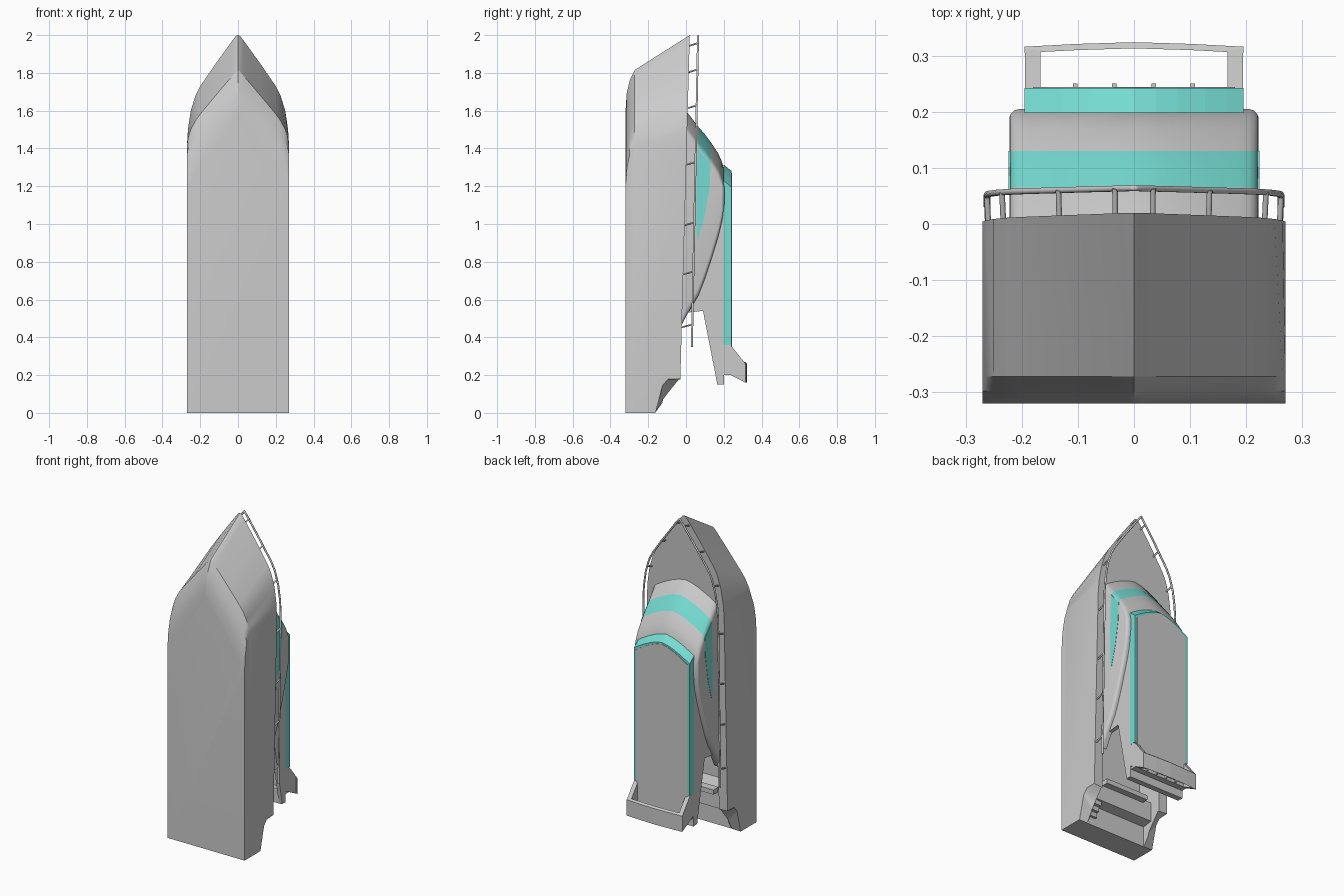
import bpy, bmesh, math

if "Cube" in bpy.data.objects:
    bpy.data.objects.remove(bpy.data.objects["Cube"])

teal = bpy.data.materials.new("teal")
teal.diffuse_color = (0.18, 0.72, 0.65, 1)
teal.use_nodes = True
teal.node_tree.nodes["Principled BSDF"].inputs["Base Color"].default_value = teal.diffuse_color


def loft(name, rings, mat=None, smooth=None):
    """Bridge equal-length rings of 3D points and cap both ends."""
    bm = bmesh.new()
    loops = [[bm.verts.new(p) for p in r] for r in rings]
    n = len(loops[0])
    for a, b in zip(loops, loops[1:]):
        for i in range(n):
            j = (i + 1) % n
            bm.faces.new((a[i], a[j], b[j], b[i]))
    bm.faces.new(loops[0])
    bm.faces.new(loops[-1])
    bmesh.ops.recalc_face_normals(bm, faces=bm.faces)
    me = bpy.data.meshes.new(name)
    bm.to_mesh(me)
    bm.free()
    ob = bpy.data.objects.new(name, me)
    bpy.context.collection.objects.link(ob)
    if mat:
        me.materials.append(mat)
    return ob


def prism(name, yz, x0, x1, mat=None):
    return loft(name, [[(x, y, z) for y, z in yz] for x in (x0, x1)], mat)


def box(name, x0, x1, y0, y1, z0, z1, mat=None):
    return prism(name, [(y0, z0), (y1, z0), (y1, z1), (y0, z1)], x0, x1, mat)


def apply_mods(ob):
    bpy.context.view_layer.update()
    dg = bpy.context.evaluated_depsgraph_get()
    me = bpy.data.meshes.new_from_object(ob.evaluated_get(dg))
    ob.modifiers.clear()
    ob.data = me


def cut(ob, cutter):
    m = ob.modifiers.new("cut", 'BOOLEAN')
    m.operation, m.solver, m.object = 'DIFFERENCE', 'EXACT', cutter
    apply_mods(ob)
    bpy.data.objects.remove(cutter)


def smooth(ob, deg):
    bpy.ops.object.select_all(action='DESELECT')
    ob.select_set(True)
    bpy.context.view_layer.objects.active = ob
    bpy.ops.object.shade_smooth_by_angle(angle=math.radians(deg))


def tube(name, pts, r):
    cu = bpy.data.curves.new(name, 'CURVE')
    cu.dimensions, cu.bevel_depth, cu.bevel_resolution = '3D', r, 1
    cu.use_fill_caps = True
    sp = cu.splines.new('POLY')
    sp.points.add(len(pts) - 1)
    for p, q in zip(sp.points, pts):
        p.co = (*q, 1)
    ob = bpy.data.objects.new(name, cu)
    bpy.context.collection.objects.link(ob)
    return ob


# Hull: plan outlines stacked from keel to deck, bow pointing up
XS = [.27, .265, .25, .225, .2, .12, .03, .012, 0]
DECK = [0, .14, .31, .45, .534, .735, .95, .99, 1]


def sheer(z):
    return -.035 + .0275 * z


def hull_ring(y, tip, corner, mix):
    half = [(.27, 0)]
    for x, f in zip(XS, DECK):
        g = mix * f + (1 - mix) * (.27 - x) / .27
        half.append((x, corner + (tip - corner) * g))
    full = half + [(-x, z) for x, z in half[-2::-1]]
    return [(x, sheer(z) if y is None else y, z) for x, z in full]


hull = loft("hull", [hull_ring(-.32, 1.6, 1.2, 0), hull_ring(-.314, 1.69, 1.29, .15),
                     hull_ring(-.298, 1.76, 1.37, .35), hull_ring(-.272, 1.815, 1.42, .55),
                     hull_ring(None, 2.0, 1.42, 1)])

# Cockpit well with swim platform, aft bench and floor
cut(hull, prism("well_cutter", [(-.165, -.1), (-.165, .13), (-.1, .14), (-.1, .26), (-.2, .28),
                                (-.2, .8), (.1, .8), (.1, -.1)], -.21, .21))

# Sloped stern ends of the gunwales
outer = [(-.163, -.1), (-.163, 0), (-.125, .15), (-.1, .18), (-.03, .18), (.1, .18), (.1, -.1)]
inner = [(-.163, -.1), (-.163, 0), (-.12, .06), (-.09, .1), (-.03, .175), (.1, .18), (.1, -.1)]
for s in (1, -1):
    cut(hull, loft("stern_cutter", [[(s * x, y, z) for y, z in ring]
                                    for x, ring in ((.275, outer), (.2, inner))]))
smooth(hull, 25)

# Boarding steps and bench back
for i in range(3):
    box(f"boarding_step_{i}", .15, .21, -.17, -.15 + .02 * i, .05 + .03 * i, .14)
box("bench_back", -.15, .15, -.11, -.06, .24, .27)

# Cabin: bowed front, swept back
ts = [1, .85, .65, .4, .2, 0, -.2, -.4, -.65, -.85, -1]


def cabin_ring(y, zf, zb):
    ring = [(.222 * t, y, zf - .1 * abs(t) ** 1.5) for t in ts]
    return ring + [(-.222, y, zb), (.222, y, zb)]


cabin = loft("cabin", [cabin_ring(*l) for l in
                       [(-.04, 1.63, .43), (0, 1.6, .51), (.065, 1.515, .62), (.1, 1.475, .71),
                        (.13, 1.435, .8), (.17, 1.375, .93), (.19, 1.33, 1.01), (.205, 1.27, 1.12)]])
cabin.data.materials.append(None)
cabin.data.materials.append(teal)
for f in cabin.data.polygons:
    if .065 < f.center.y < .13 and f.center.z > 1.25:
        f.material_index = 1
bev = cabin.modifiers.new("round", 'BEVEL')
bev.width, bev.segments, bev.use_clamp_overlap = .018, 3, False
bev.limit_method, bev.angle_limit = 'ANGLE', math.radians(40)
apply_mods(cabin)
cut(cabin, box("cabin_cutter", -.175, .175, -.2, .3, .3, .8))
smooth(cabin, 35)

window = [(.062, 1.4), (.13, 1.32), (.125, 1.2), (.1, 1.05), (.065, .92), (.055, .95), (.055, 1.2)]
wing = [(.2, 1.15), (.2, .15), (.165, .155), (.09, .54), (0, .53), (0, .6), (.12, .85), (.17, 1.0)]
bracket = [(.2, .37), (.24, .355), (.315, .26), (.315, .16), (.2, .22)]
for s, side in ((1, "right"), (-1, "left")):
    prism(f"side_window_{side}", window, s * .2, s * .2235, teal)
    prism(f"roof_wing_{side}", wing, s * .17, s * .194)
    prism(f"spoiler_bracket_{side}", bracket, s * .167, s * .1945)


# Hard roof: teal slab with a grey top panel
def roof_ring(y, zf, zb, w):
    return [(w * t, y, zf - .085 * abs(t) ** 1.5) for t in ts] + [(-w, y, zb), (w, y, zb)]


loft("roof", [roof_ring(.198, 1.315, .36, .195), roof_ring(.242, 1.28, .36, .195)], teal)
loft("roof_panel", [roof_ring(.23, 1.27, .22, .18), roof_ring(.2445, 1.27, .22, .18)])
box("roof_tail", -.19, .19, .2, .24, .2, .362)
box("roof_tail_crosspiece", -.19, .19, .165, .201, .15, .24)
for i in range(4):
    x = -.105 + .07 * i
    box(f"tail_peg_{i}", x - .004, x + .004, .23, .25, .205, .225)

# Spoiler bar, slightly crowned
loft("spoiler_bar", [[(x, y - .011, .17), (x, y, .16), (x, y, .26), (x, y - .011, .27)]
                     for x, y in ((-.195, .316), (-.1, .321), (0, .324), (.1, .321), (.195, .316))])

# Guard rail round the deck with slanted posts
deck = [(x - .008 if x > .01 else x, 1.42 + .575 * f) for x, f in zip(XS, DECK)]
half = [(.262, .35)] + deck
path = half + [(-x, z) for x, z in half[-2::-1]]
tube("guard_rail", [(x, .024 + .02 * z, z) for x, z in path], .006)


def rail_x(z):
    for (xa, za), (xb, zb) in zip(half, half[1:]):
        if za <= z <= zb:
            return xa + (xb - xa) * (z - za) / (zb - za)
    return 0


for i, z in enumerate((.46, .74, 1.0, 1.32, 1.62, 1.81, 1.95)):
    for s in (1, -1):
        x = s * rail_x(z)
        tube(f"rail_post_{i}_{'right' if s > 0 else 'left'}",
             [(x * .99, sheer(z) - .005, z - .008), (x, .024 + .02 * z, z + .008)], .005)
